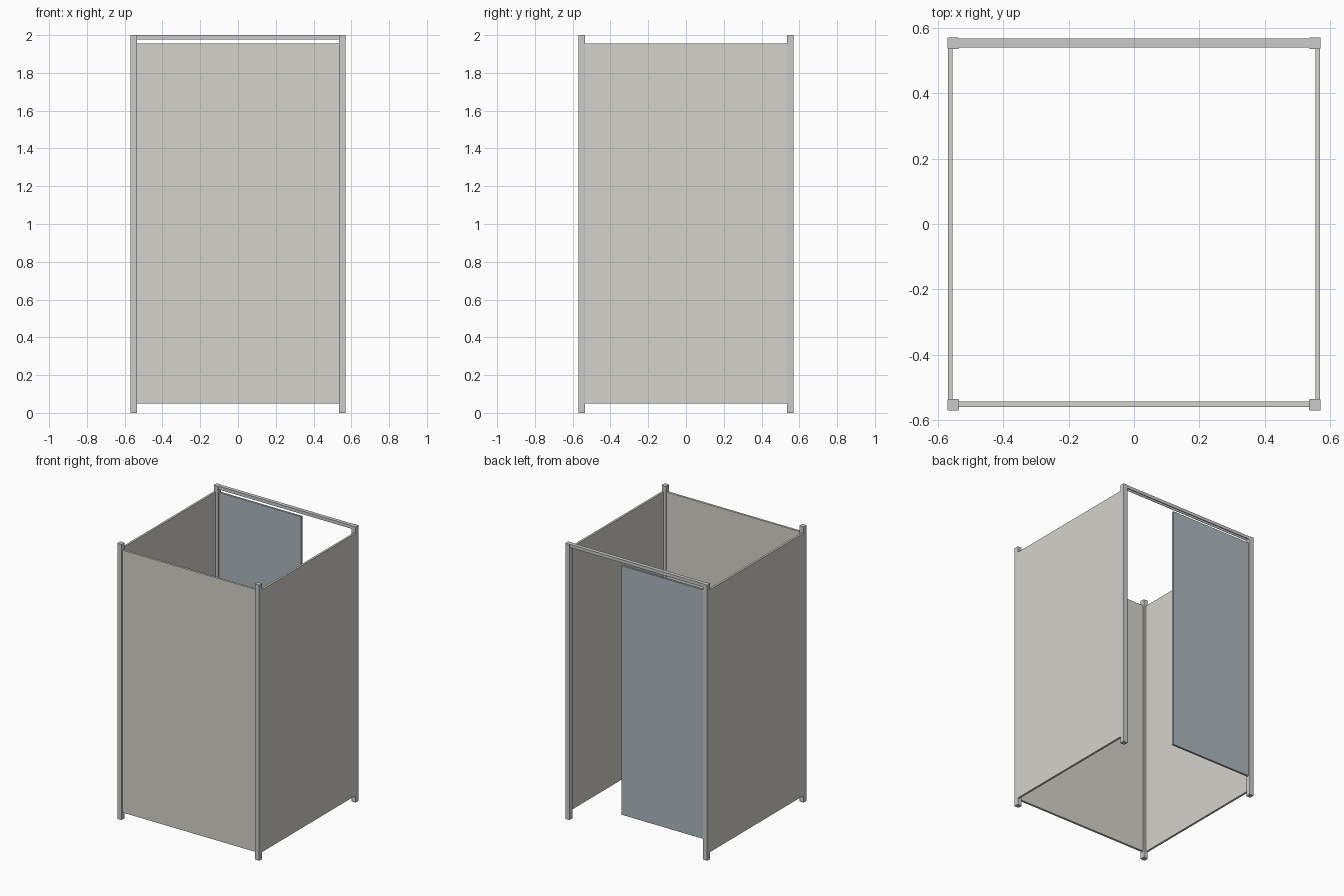
import bpy, bmesh

if "Cube" in bpy.data.objects:
    bpy.data.objects.remove(bpy.data.objects["Cube"])


def material(name, rgb):
    m = bpy.data.materials.new(name)
    m.diffuse_color = (*rgb, 1)
    m.use_nodes = True
    m.node_tree.nodes["Principled BSDF"].inputs["Base Color"].default_value = m.diffuse_color
    return m


beige = material("panel_beige", (0.66, 0.65, 0.60))
blue = material("door_blue_grey", (0.42, 0.48, 0.51))


def box(name, lo, hi, mat=None, bevel=0, axis=None):
    """Box between two corners; optional bevel on edges along one axis."""
    bm = bmesh.new()
    bmesh.ops.create_cube(bm, size=1)
    for v in bm.verts:
        v.co = [(lo[i] + hi[i]) / 2 + v.co[i] * (hi[i] - lo[i]) for i in range(3)]
    if bevel:
        edges = [e for e in bm.edges
                 if abs(e.verts[0].co[axis] - e.verts[1].co[axis]) > 0.001]
        bmesh.ops.bevel(bm, geom=edges, offset=bevel, segments=2,
                        profile=0.5, affect='EDGES')
    me = bpy.data.meshes.new(name)
    bm.to_mesh(me)
    bm.free()
    ob = bpy.data.objects.new(name, me)
    bpy.context.collection.objects.link(ob)
    if mat:
        me.materials.append(mat)
    return ob


OUT, IN = 0.57, 0.535      # outer and inner faces of the posts
LOW, HIGH = 0.05, 1.955    # panel bottom and top

# Corner posts
for sx, side in ((-1, "left"), (1, "right")):
    for sy, end in ((-1, "front"), (1, "back")):
        x, y = sorted((sx * OUT, sx * IN)), sorted((sy * OUT, sy * IN))
        box(f"{end}_{side}_post", (x[0], y[0], 0), (x[1], y[1], 2),
            bevel=0.003, axis=2)

    # Side panel, flush with the outside of the posts
    x = sorted((sx * 0.569, sx * 0.554))
    box(f"{side}_panel", (x[0], -IN, LOW), (x[1], IN, HIGH), beige)

# Front panel, set into the middle of the posts
box("front_panel", (-IN, -0.559, LOW), (IN, -0.543, HIGH), beige)

# Door rail: a channel open at the bottom
profile = [(0.539, 1.977), (0.539, 2), (0.567, 2), (0.567, 1.977),
           (0.563, 1.977), (0.563, 1.996), (0.543, 1.996), (0.543, 1.977)]
bm = bmesh.new()
face = bm.faces.new([bm.verts.new((-IN, y, z)) for y, z in profile])
ext = bmesh.ops.extrude_face_region(bm, geom=[face], use_keep_orig=True)
for v in ext["geom"]:
    if isinstance(v, bmesh.types.BMVert):
        v.co.x = IN
bmesh.ops.recalc_face_normals(bm, faces=bm.faces[:])
mesh = bpy.data.meshes.new("door_rail")
bm.to_mesh(mesh)
bm.free()
bpy.context.collection.objects.link(bpy.data.objects.new("door_rail", mesh))

# Door, hung beside the back left post
box("door", (-IN, 0.546, 0.145), (0.125, 0.561, 1.952), blue)
